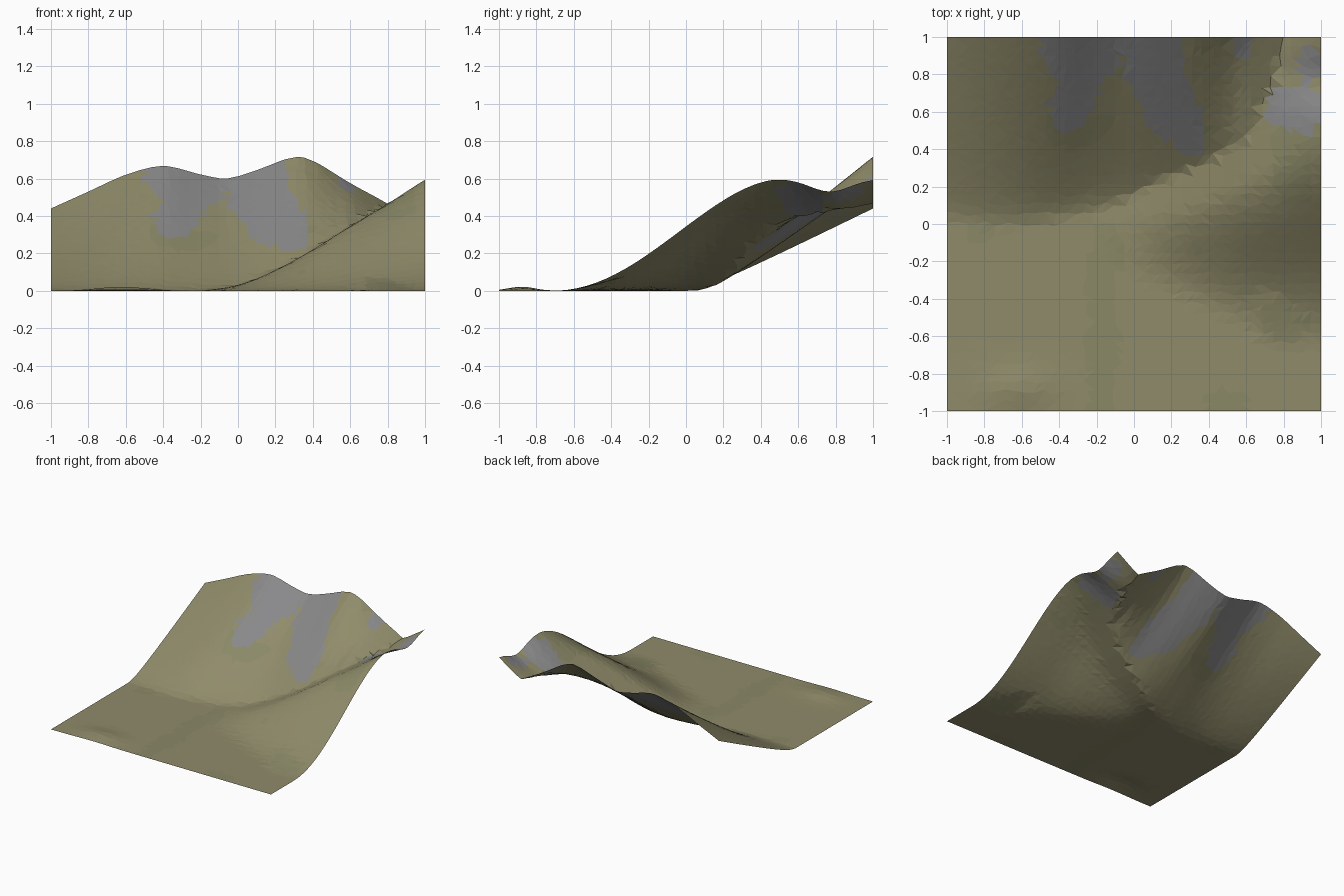
import bpy, bmesh, math, random
from mathutils import Vector, noise

if "Cube" in bpy.data.objects:
    bpy.data.objects.remove(bpy.data.objects["Cube"])

random.seed(4)
N = 38            # grid cells per side


def curve(points):
    """Smooth height/line profile through (position, value) points."""
    xs, vs = zip(*points)
    n = len(xs)
    slopes = []
    for i in range(n):
        a, b = max(i - 1, 0), min(i + 1, n - 1)
        slopes.append((vs[b] - vs[a]) / (xs[b] - xs[a]))

    def f(x):
        if x <= xs[0]:
            return vs[0]
        if x >= xs[-1]:
            return vs[-1]
        i = max(k for k in range(n - 1) if xs[k] <= x)
        h = xs[i + 1] - xs[i]
        t = (x - xs[i]) / h
        return ((2*t**3 - 3*t*t + 1) * vs[i] + (t**3 - 2*t*t + t) * h * slopes[i]
                + (3*t*t - 2*t**3) * vs[i + 1] + (t**3 - t*t) * h * slopes[i + 1])
    return f


# Back hill: skyline along the back edge and line of its foot
skyline = curve([(-1, .44), (-.8, .53), (-.6, .62), (-.4, .667), (-.2, .622), (-.06, .60),
                 (.1, .645), (.3, .715), (.4, .695), (.6, .575), (.8, .465), (1, .33)])
back_foot = curve([(-1, 0), (-.6, -.02), (-.2, .05), (.2, .05), (.5, -.17), (.65, -.62), (1, -.7)])

# Right hill: crest height, line of its foot and line where it levels off
crest = curve([(-.2, 0), (0, .03), (.2, .11), (.4, .22), (.6, .345), (.8, .465), (1, .598)])
right_foot = curve([(-.2, -.25), (.2, -.4), (.6, -.58), (1, -.72)])
right_top = curve([(-.2, .02), (.2, .08), (.6, .25), (1, .52)])


def height(x, y):
    foot = back_foot(x)
    t = max((y - foot) / (1 - foot), 0)
    back = skyline(x) * 1.12 * t * t / (t + .12)
    a, b = right_foot(x), right_top(x)
    t = min(max((y - a) / (b - a), 0), 1) ** 1.1
    right = crest(x) * t * t * (3 - 2 * t)
    right -= .068 * math.exp(-((y - .77) / .15) ** 2) * min(max((x - .7) / .3, 0), 1)
    bump = .022 * math.exp(-((x + .62) / .18) ** 2 - ((y + .88) / .1) ** 2)
    return max(back, right, 0) + bump


# Rock patches: centre, half sizes, lean
PATCHES = [(-.27, .95, .24, .22, 0), (-.31, .68, .12, .18, .3), (.1, .92, .17, .26, 0),
           (.2, .62, .15, .26, -.4), (.57, .96, .05, .08, 0),
           (.87, .62, .16, .13, 0), (.93, .85, .06, .12, 0)]


def is_rock(p):
    wobble = .45 * noise.noise(Vector((p.x * 7, p.y * 4, 3)))
    for cx, cy, rx, ry, lean in PATCHES:
        u = (p.x - cx - lean * (p.y - cy)) / rx
        v = (p.y - cy) / ry
        if u * u + v * v < 1 + wobble:
            return True
    return False


def material(name, color):
    m = bpy.data.materials.new(name)
    m.diffuse_color = (*color, 1)
    m.use_nodes = True
    m.node_tree.nodes["Principled BSDF"].inputs["Base Color"].default_value = m.diffuse_color
    return m


# Irregular triangulated ground sheet
bm = bmesh.new()
step = 2 / N
rows = []
for j in range(N + 1):
    row = []
    for i in range(N + 1):
        x, y = -1 + i * step, -1 + j * step
        if 0 < i < N:
            x += random.uniform(-.25, .25) * step
        if 0 < j < N:
            y += random.uniform(-.25, .25) * step
        row.append(bm.verts.new((x, y, height(x, y))))
    rows.append(row)
for j in range(N):
    for i in range(N):
        a, b, c, d = rows[j][i], rows[j][i+1], rows[j+1][i+1], rows[j+1][i]
        tris = ((a, b, c), (a, c, d)) if random.random() < .5 else ((a, b, d), (b, c, d))
        for tri in tris:
            face = bm.faces.new(tri)
            p = face.calc_center_median()
            if is_rock(p):
                face.material_index = 1
            elif noise.noise(Vector((p.x * 3, p.y * 3, 8))) > .3:
                face.material_index = 2

mesh = bpy.data.meshes.new("hillside_terrain")
bm.to_mesh(mesh)
bm.free()
mesh.materials.append(material("dry_grass", (.28, .26, .145)))
mesh.materials.append(material("rock", (.25, .25, .255)))
mesh.materials.append(material("green_grass", (.255, .25, .135)))
bpy.context.collection.objects.link(bpy.data.objects.new("hillside_terrain", mesh))
